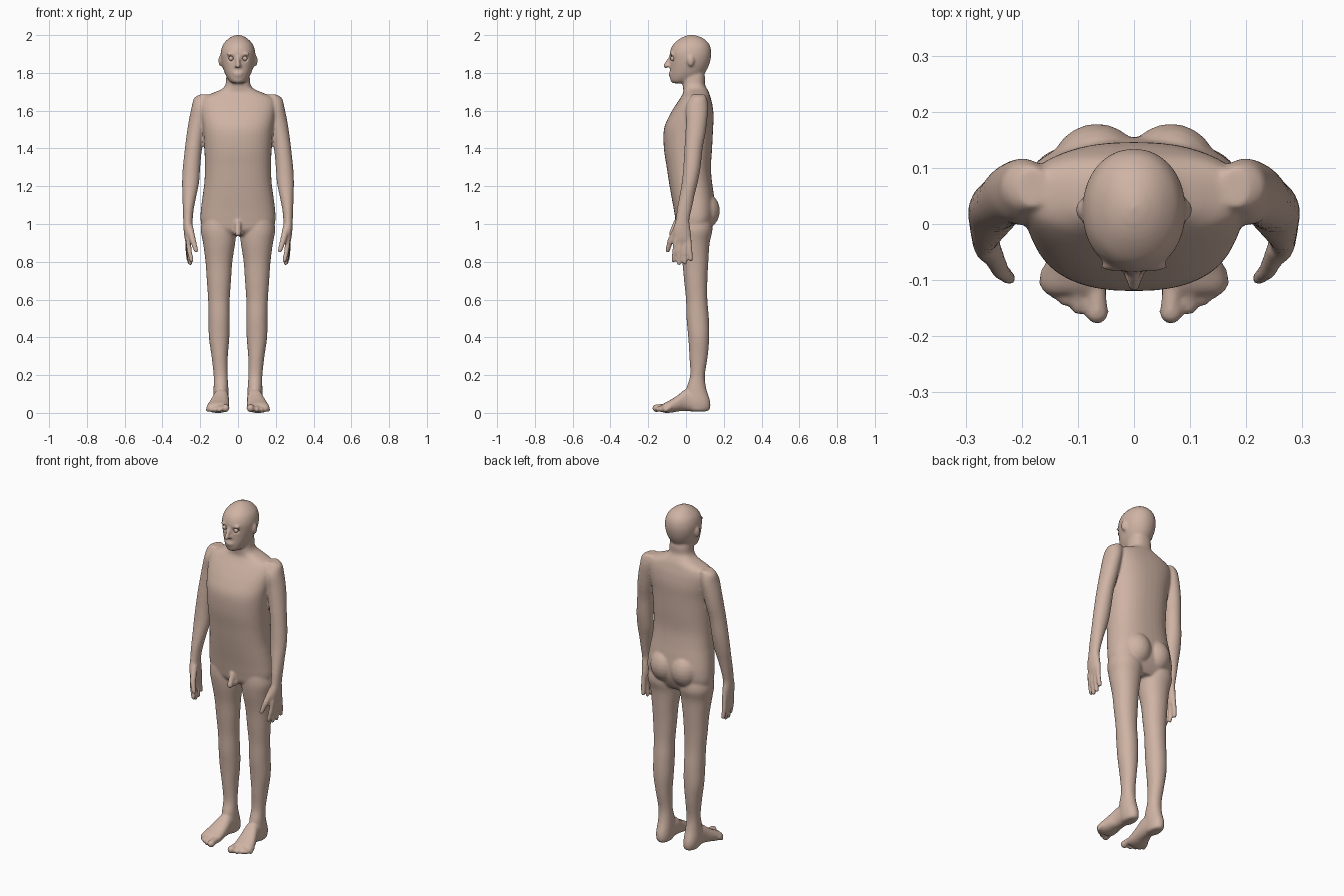
import bpy, bmesh, math
from mathutils import Vector, Matrix

skin = bpy.data.materials.new("skin")
skin.diffuse_color = (0.62, 0.45, 0.37, 1)
body = bmesh.new()


def bridge(rings):
    """Closed skin over a stack of point rings."""
    rings = [[body.verts.new(p) for p in ring] for ring in rings]
    n = len(rings[0])
    body.faces.new(rings[0])
    body.faces.new(rings[-1])
    for a, b in zip(rings, rings[1:]):
        for j in range(n):
            body.faces.new((a[j], a[(j+1) % n], b[(j+1) % n], b[j]))


def sgn_pow(v, p):
    return math.copysign(abs(v) ** p, v)


def catmull(a, b, c, d, t):
    return [0.5 * (2*q + (r-p)*t + (2*p-5*q+4*r-s)*t*t + (3*q-p-3*r+s)*t**3)
            for p, q, r, s in zip(a, b, c, d)]


def loft(sections, n=2.0, side=1, along="Z", seg=40, sub=4):
    """Section = (position, centre x, half width, low edge, high edge)."""
    rows, last = [], len(sections) - 1
    for i in range(last):
        quad = [sections[min(max(i + k, 0), last)] for k in (-1, 0, 1, 2)]
        rows += [catmull(*quad, k / sub) for k in range(sub)]
    rows.append(sections[-1])
    rings = []
    for t, cx, r, lo, hi in rows:
        ring = []
        for j in range(seg):
            a = 2 * math.pi * j / seg
            x = side * (cx + r * sgn_pow(math.cos(a), 2 / n))
            v = (lo + hi) / 2 + (hi - lo) / 2 * sgn_pow(math.sin(a), 2 / n)
            ring.append((x, v, t) if along == "Z" else (x, t, v))
        rings.append(ring)
    bridge(rings)


def ball(loc, size, side=1):
    angles = [math.pi * (k + .15) / 12.3 for k in range(13)]
    bridge([[(side * loc[0] + size[0] * math.sin(f) * math.cos(j * math.pi / 12),
              loc[1] + size[1] * math.sin(f) * math.sin(j * math.pi / 12),
              loc[2] + size[2] * math.cos(f)) for j in range(24)] for f in angles])


def limb(points, radii, side=1):
    """Tapering tubes with a ball at each joint: fingers, toes, nose."""
    pts = [Vector((side * x, y, z)) for x, y, z in points]
    for p, r in zip(pts, radii):
        ball((side * p.x, p.y, p.z), (r, r, r), side)
    for p, q, r, s in zip(pts, pts[1:], radii, radii[1:]):
        u = (q - p).cross((1, 0, 0)).normalized()
        w = (q - p).cross(u).normalized()
        turn = [j * math.pi / 8 for j in range(16)]
        bridge([[c + (u * math.cos(a) + w * math.sin(a)) * rad for a in turn]
                for c, rad in ((p, r), (q, s))])


# torso and neck
loft([(.94, 0, .12, -.02, .11), (.97, 0, .18, -.045, .13), (1.02, 0, .198, -.055, .15),
      (1.08, 0, .196, -.065, .155), (1.15, 0, .187, -.078, .148), (1.22, 0, .178, -.09, .138),
      (1.30, 0, .175, -.102, .132), (1.40, 0, .178, -.117, .138), (1.50, 0, .185, -.117, .143),
      (1.57, 0, .195, -.09, .146), (1.63, 0, .2, -.055, .14), (1.67, 0, .185, -.028, .13),
      (1.695, 0, .13, -.015, .122), (1.715, 0, .085, -.015, .112), (1.74, 0, .066, -.018, .1),
      (1.78, 0, .062, -.02, .1), (1.83, 0, .055, -.01, .09)], n=2.4)

# head
loft([(1.745, 0, .028, -.07, .0), (1.76, 0, .047, -.082, .05), (1.79, 0, .066, -.085, .092),
      (1.83, 0, .081, -.084, .117), (1.87, 0, .09, -.084, .13), (1.91, 0, .091, -.085, .134),
      (1.95, 0, .079, -.068, .124), (1.98, 0, .052, -.034, .096), (1.996, 0, .024, .0, .06),
      (2.002, 0, .004, .026, .034)], n=2.1)

# nose, lips, groin
limb([(0, -.082, 1.885), (0, -.107, 1.838)], [.008, .013])
ball((0, -.083, 1.797), (.026, .009, .007))
ball((0, -.082, 1.785), (.022, .009, .007))
limb([(0, -.05, 1.01), (0, -.075, .95)], [.016, .016])
ball((0, -.042, .96), (.026, .026, .026))

for s in (1, -1):
    # ear, nostril, brow, buttock
    ball((.092, .025, 1.865), (.012, .018, .03), s)
    ball((.011, -.09, 1.836), (.008, .011, .008), s)
    ball((.036, -.076, 1.9), (.026, .009, .008), s)
    ball((.066, .09, 1.07), (.085, .089, .1), s)
    # leg
    loft([(1.04, .1, .085, -.04, .13), (.97, .103, .094, -.045, .14), (.9, .1, .085, -.038, .125),
          (.8, .101, .071, -.02, .118), (.7, .101, .064, -.01, .113), (.6, .101, .057, 0, .113),
          (.5, .1, .056, .003, .121), (.4, .1, .054, .012, .123), (.3, .097, .043, .018, .115),
          (.2, .092, .037, .022, .1), (.13, .09, .039, .003, .107), (.06, .09, .041, 0, .128),
          (.02, .088, .036, .01, .126), (.008, .088, .026, .03, .108)], n=2.1, side=s)
    # foot
    loft([(.1, .087, .03, .008, .08), (.05, .088, .038, .006, .12), (0, .09, .042, .01, .125),
          (-.04, .097, .05, .008, .096), (-.08, .104, .057, .001, .07),
          (-.11, .107, .058, 0, .055), (-.125, .107, .05, .004, .043)], n=2.3, side=s, along="Y")
    # toes
    for x0, x1, tip, r in ((.071, .066, -.178, .021), (.099, .099, -.163, .014), (.12, .122, -.147, .013),
                           (.138, .141, -.134, .012), (.152, .158, -.118, .012)):
        limb([(x0, -.09, .03), (x1, tip + r + .02, .029), (x1, tip + r, r + .004)], [r, r * .85, r], s)
    # arm and palm
    loft([(1.685, .18, .025, .03, .1), (1.665, .19, .043, .02, .11), (1.62, .198, .047, 0, .117),
          (1.55, .212, .048, 0, .112), (1.48, .224, .047, -.003, .103), (1.4, .236, .045, -.008, .088),
          (1.3, .246, .046, -.014, .077), (1.22, .251, .045, -.022, .062), (1.15, .257, .037, -.034, .045),
          (1.08, .263, .029, -.047, .03), (1.02, .265, .025, -.055, .018), (.97, .264, .024, -.068, .024),
          (.92, .262, .02, -.065, .029), (.895, .26, .013, -.055, .024)], side=s)
    # fingers and thumb
    for y0, x1, y1, z1 in ((.015, .262, .026, .813), (-.008, .256, -.006, .796),
                           (-.031, .252, -.037, .792), (-.053, .246, -.066, .808)):
        limb([(.264, y0, .92), ((.27 + x1) / 2, (y0 + y1) / 2, .86), (x1, y1, z1)], [.014, .013, .0115], s)
    limb([(.256, -.045, .98), (.238, -.083, .91), (.222, -.097, .86)], [.02, .016, .012], s)


def add_object(name, mesh):
    mesh.materials.clear()
    mesh.materials.append(skin)
    mesh.polygons.foreach_set("use_smooth", [True] * len(mesh.polygons))
    ob = bpy.data.objects.new(name, mesh)
    bpy.context.collection.objects.link(ob)
    return ob


# fuse all body parts into one smooth skin
bmesh.ops.recalc_face_normals(body, faces=body.faces[:])
mesh = bpy.data.meshes.new("body")
body.to_mesh(mesh)
body.free()
figure = add_object("body", mesh)
remesh = figure.modifiers.new("fuse", "REMESH")
remesh.mode = "VOXEL"
remesh.voxel_size = 0.0065
remesh.use_smooth_shade = True
relax = figure.modifiers.new("relax", "SMOOTH")
relax.factor = 0.5
relax.iterations = 5
graph = bpy.context.evaluated_depsgraph_get()
fused = bpy.data.meshes.new_from_object(figure.evaluated_get(graph))
figure.modifiers.clear()
figure.data = fused

# press the eye sockets into the face
for v in fused.vertices:
    for x in (-.037, .037):
        d = math.hypot(v.co.x - x, v.co.z - 1.876)
        if d < .017 and v.co.y < -.05:
            v.co.y += .016 * (1 - (d / .017) ** 2)

# eyes
eyes = bmesh.new()
for x in (-.037, .037):
    bmesh.ops.create_uvsphere(eyes, u_segments=24, v_segments=16, radius=.0125,
                              matrix=Matrix.Translation((x, -.071, 1.876)))
eye_mesh = bpy.data.meshes.new("eyes")
eyes.to_mesh(eye_mesh)
eyes.free()
add_object("eyes", eye_mesh)
